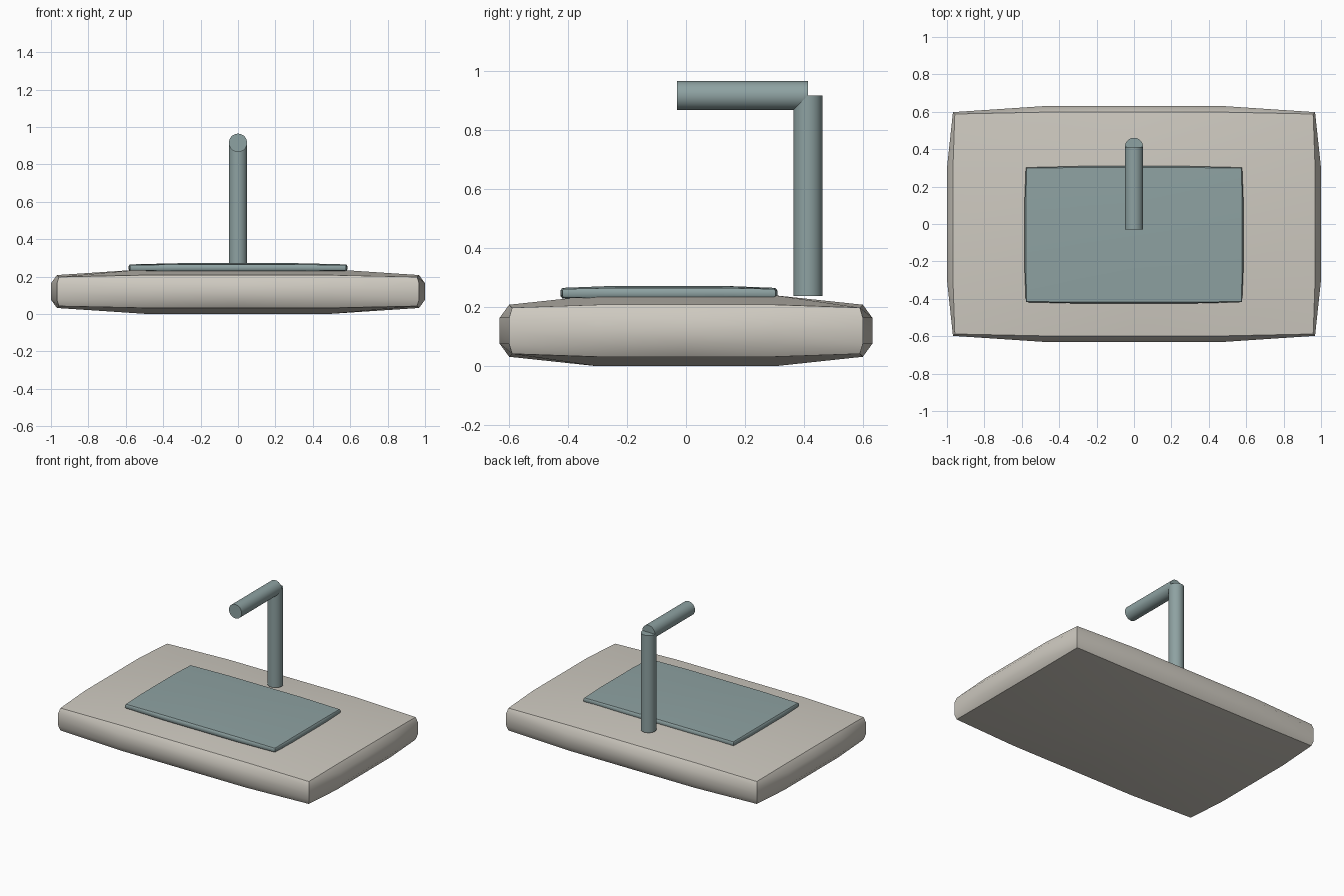
import bpy, bmesh, math
from mathutils import Vector

if "Cube" in bpy.data.objects:
    bpy.data.objects.remove(bpy.data.objects["Cube"])


def material(name, rgb):
    m = bpy.data.materials.new(name)
    m.diffuse_color = (*rgb, 1)
    m.use_nodes = True
    m.node_tree.nodes["Principled BSDF"].inputs["Base Color"].default_value = m.diffuse_color
    return m


stone = material("warm grey stone", (0.62, 0.59, 0.53))
metal = material("blue grey metal", (0.27, 0.36, 0.36))


def finish(ob, mat, angle):
    ob.data.materials.append(mat)
    bpy.ops.object.select_all(action='DESELECT')
    ob.select_set(True)
    bpy.context.view_layer.objects.active = ob
    bpy.ops.object.shade_smooth_by_angle(angle=math.radians(angle))


def pillow_box(name, center, half, drop, mat):
    """Box with softly swollen faces: edges and corners sit inside the face level."""
    bm = bmesh.new()
    bmesh.ops.create_cube(bm, size=2)
    bmesh.ops.subdivide_edges(bm, edges=bm.edges[:], cuts=3, use_grid_fill=True)
    for v in bm.verts:
        rim = [abs(c) > 0.99 for c in v.co]
        inset = drop[sum(rim) - 1]
        v.co = Vector([c * (h - (inset if r else drop[1])) for c, h, r in zip(v.co, half, rim)])
    me = bpy.data.meshes.new(name)
    bm.to_mesh(me)
    bm.free()
    ob = bpy.data.objects.new(name, me)
    ob.location = center
    bpy.context.collection.objects.link(ob)
    finish(ob, mat, 40)


def tube(name, a, b, radius, mat):
    a, b = Vector(a), Vector(b)
    d = b - a
    bpy.ops.mesh.primitive_cylinder_add(vertices=32, radius=radius, depth=d.length,
                                        location=(a + b) / 2,
                                        rotation=d.to_track_quat('Z', 'Y').to_euler())
    ob = bpy.context.object
    ob.name = name
    finish(ob, mat, 40)


# counter slab and the inset basin panel
pillow_box("counter", (0, 0, 0.12), (1.0, 0.63, 0.12), (0, 0.032, 0.042), stone)
pillow_box("basin", (0, -0.058, 0.247), (0.585, 0.367, 0.025), (0, 0.007, 0.011), metal)

# faucet: riser and spout
tube("faucet_riser", (0, 0.412, 0.237), (0, 0.412, 0.915), 0.049, metal)
tube("faucet_spout", (0, 0.412, 0.915), (0, -0.03, 0.915), 0.049, metal)
